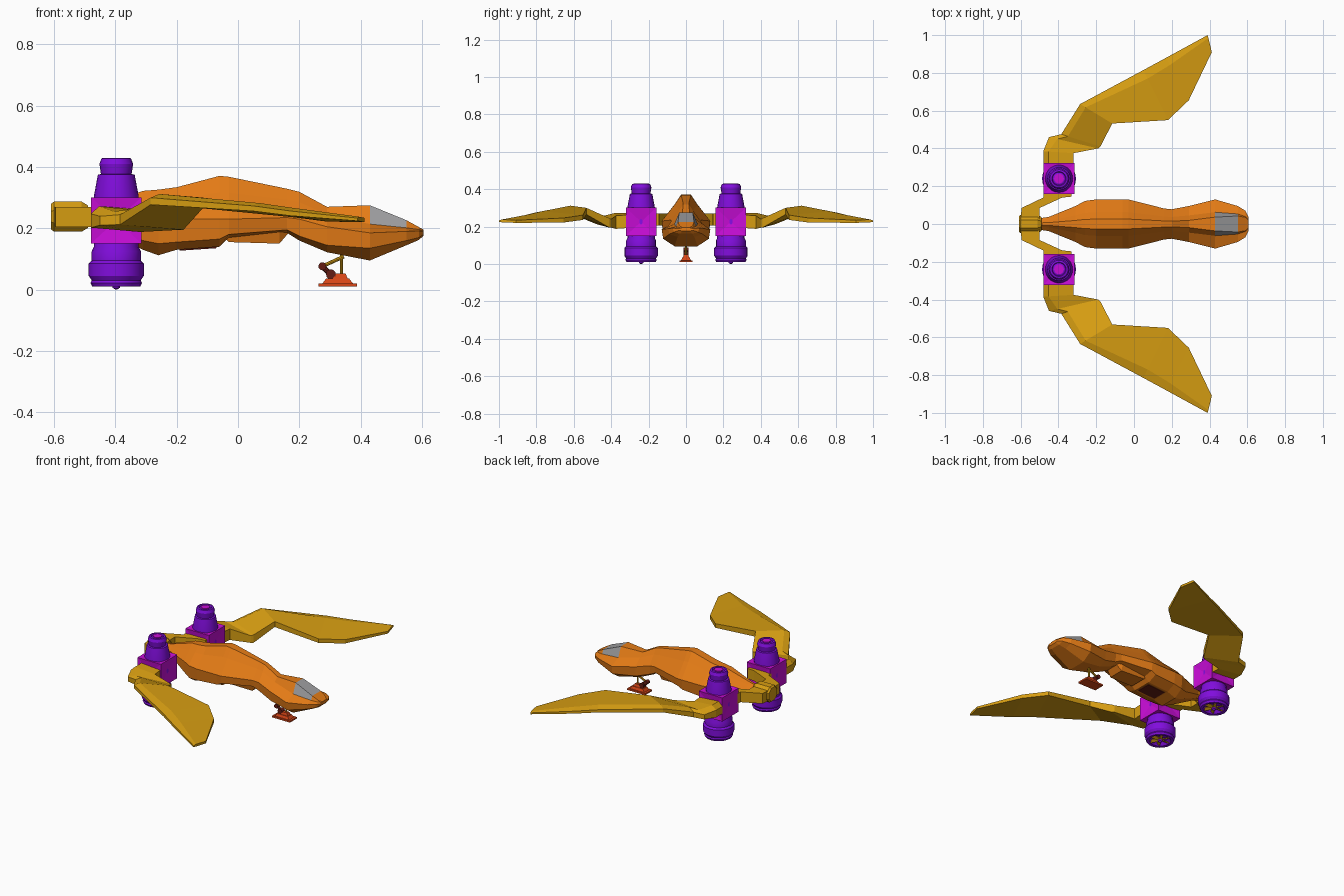
import bpy, bmesh, math
from mathutils import Vector, Matrix

if "Cube" in bpy.data.objects:
    bpy.data.objects.remove(bpy.data.objects["Cube"])


def mat(name, c):
    m = bpy.data.materials.new(name)
    m.diffuse_color = (*c, 1)
    m.use_nodes = True
    m.node_tree.nodes["Principled BSDF"].inputs["Base Color"].default_value = m.diffuse_color
    return m


ORANGE = mat("hull orange", (0.78, 0.2, 0.008))
GOLD = mat("wing gold", (0.68, 0.34, 0.006))
PURPLE = mat("engine purple", (0.22, 0.004, 0.72))
MAGENTA = mat("hub magenta", (0.58, 0.004, 0.68))
GLASS = mat("window grey", (0.34, 0.34, 0.35))
RED = mat("foot red", (0.68, 0.06, 0.008))
DARK = mat("joint dark red", (0.13, 0.012, 0.007))


def finish(name, bm, *mats):
    bmesh.ops.recalc_face_normals(bm, faces=bm.faces)
    me = bpy.data.meshes.new(name)
    bm.to_mesh(me)
    bm.free()
    for m in mats:
        me.materials.append(m)
    ob = bpy.data.objects.new(name, me)
    bpy.context.collection.objects.link(ob)
    return ob


def loft(name, rings, *mats, rule=None):
    """Skin a list of equal-length point rings and cap both ends."""
    bm = bmesh.new()
    vs = [[bm.verts.new(p) for p in r] for r in rings]
    n = len(vs[0])
    for i in range(len(vs) - 1):
        for j in range(n):
            k = (j + 1) % n
            f = bm.faces.new((vs[i][j], vs[i][k], vs[i + 1][k], vs[i + 1][j]))
            if rule:
                f.material_index = rule(i, j)
    bm.faces.new(vs[0])
    bm.faces.new(vs[-1])
    if rule:  # windows get a thin frame
        glass = [f for f in bm.faces if f.material_index == 1]
        r = bmesh.ops.inset_individual(bm, faces=glass, thickness=0.004)
        for f in r["faces"]:
            f.material_index = 0
    return finish(name, bm, *mats)


def lathe(name, profile, loc, m, n=20):
    rings = [[(loc[0] + r * math.cos(a), loc[1] + r * math.sin(a), z)
              for a in (2 * math.pi * k / n for k in range(n))] for r, z in profile]
    ob = loft(name, rings, m)
    bpy.ops.object.select_all(action='DESELECT')
    ob.select_set(True)
    bpy.context.view_layer.objects.active = ob
    bpy.ops.object.shade_smooth_by_angle(angle=math.radians(25))
    return ob


def block(x0, x1, y0, y1, z):
    return [(x0, y0, z), (x1, y0, z), (x1, y1, z), (x0, y1, z)]


def box(name, c, hx, hy, z0, z1, m, top=1.0):
    """Block centred on y = 0, optionally tapered towards its top."""
    ring = lambda s, z: block(c - hx * s, c + hx * s, -hy * s, hy * s, z)
    return loft(name, [ring(1, z0), ring(top, z1)], m)


def rod(name, a, b, r, m, n=8):
    a, b = Vector(a), Vector(b)
    q = (b - a).to_track_quat('Z', 'Y').to_matrix().to_4x4()
    bm = bmesh.new()
    bmesh.ops.create_cone(bm, cap_ends=True, segments=n, radius1=r, radius2=r,
                          depth=(b - a).length,
                          matrix=Matrix.Translation((a + b) / 2) @ q)
    return finish(name, bm, m)


# Fuselage sections: x, half width, then heights of top, side, low side, belly
SECTIONS = [
    (-.50, .030, .262, .240, .225, .212),
    (-.45, .038, .275, .240, .215, .200),
    (-.31, .095, .322, .235, .160, .130),
    (-.26, .122, .326, .232, .150, .112),
    (-.20, .130, .334, .230, .155, .130),
    (-.06, .130, .371, .230, .165, .140),
    (-.03, .130, .368, .230, .180, .170),
    (.16, .082, .329, .235, .195, .185),
    (.20, .078, .319, .230, .175, .160),
    (.29, .095, .270, .205, .145, .122),
    (.43, .130, .275, .185, .135, .095),
    (.55, .095, .226, .190, .160, .145),
    (.59, .070, .204, .192, .170, .162),
    (.605, .040, .196, .190, .180, .176),
]


def hull_ring(x, w, top, side, low, belly):
    nose = x > .4
    ridge = .28 + 1.4 * (x - .43) if nose else .2
    rise = .32 if nose else .62
    half = [(w * ridge, top), (w * (.56 if x > .5 else .48), side + (top - side) * rise),
            (w, side), (w * .94, low), (w * .47, belly)]
    return [(x, y, z) for y, z in half] + [(x, -y, z) for y, z in reversed(half)]


# Windscreen and side windows sit between the two cockpit sections
loft("fuselage", [hull_ring(*s) for s in SECTIONS], ORANGE, GLASS,
     rule=lambda i, j: 1 if i == 10 and j in (0, 8, 9) else 0)

# Belly pod and dark rear belly panel
loft("belly_pod", [[(x, -w, z), (x, w, z), (x, w + .015, .205), (x, -w - .015, .205)]
                   for x, w, z in ((-.045, .05, .172), (-.03, .055, .155),
                                   (.135, .05, .150), (.165, .04, .185))], ORANGE)
loft("belly_panel", [[(x, -.045, z), (x, .045, z), (x, .045, z + .007), (x, -.045, z + .007)]
                     for x, z in ((-.19, .127), (-.07, .135))], DARK)

# Tail thruster: eight-sided barrel
loft("tail_thruster", [[(x, r * math.cos(a), .238 + r * math.sin(a))
                        for a in (math.pi / 8 + k * math.pi / 4 for k in range(8))]
                       for x, r in ((-.61, .045), (-.60, .053), (-.51, .053), (-.49, .04))], GOLD)


def wing_ring(rear, front, zr, zf, t, s):
    """Wing section from rear to front edge, with a bevelled rear edge."""
    (rx, ry), (fx, fy) = rear, front
    tx, ty = rx + (fx - rx) * .17, ry + (fy - ry) * .17
    return [(rx, s * ry, zr - t), (rx, s * ry, zr - t * .35), (tx, s * ty, zr),
            (fx, s * fy, zf), (fx, s * fy, zf - t)]


WING = [  # rear xy, front xy, rear top z, front top z, thickness
    ((-.48, .32), (-.32, .32), .272, .262, .070),
    ((-.48, .385), (-.32, .375), .272, .258, .070),
    ((-.45, .46), (-.19, .40), .255, .240, .045),
    ((-.385, .475), (-.178, .41), .262, .245, .050),
    ((-.285, .635), (-.115, .532), .312, .300, .035),
    ((.05, .815), (.18, .55), .282, .262, .026),
    ((.17, .88), (.29, .655), .265, .246, .024),
    ((.39, 1.0), (.412, .91), .238, .234, .014),
]

# Engine outline: radius, height
NACELLE = [(.045, .030), (.062, .012), (.078, .010), (.084, .022), (.080, .030),
           (.090, .045), (.090, .085), (.080, .095), (.080, .125), (.073, .140),
           (.073, .305), (.060, .375), (.050, .377),
           (.055, .410), (.048, .428), (.038, .430), (.034, .420), (.015, .428)]

for s, side in ((1, "left"), (-1, "right")):
    cx, cy = -.397, .24 * s
    loft("wing_" + side, [wing_ring(*w, s) for w in WING], GOLD)

    # Inner arm from tail thruster to engine
    arm = [(-.60, -.50, .03), (-.595, -.50, .085), (-.48, -.38, .140),
           (-.48, -.33, .145), (-.48, -.33, .168)]
    loft("engine_arm_" + side, [[(a, y * s, .205), (b, y * s, .205), (b, y * s, .27), (a, y * s, .27)]
                                for a, b, y in arm], GOLD)

    # Upright engine with turned shell and a small cap
    lathe("engine_shell_" + side, NACELLE, (cx, cy), PURPLE)
    rod("engine_cap_" + side, (cx, cy, .426), (cx, cy, .430), .026, MAGENTA, 16)

    # Star hub: cube with dished sides, so its corners stand out of the shell
    bm = bmesh.new()
    bmesh.ops.create_cube(bm, size=1)
    for v in bmesh.ops.poke(bm, faces=bm.faces)["verts"]:
        v.co *= .86
    bmesh.ops.transform(bm, verts=bm.verts, matrix=Matrix.Translation((cx, cy, .226))
                        @ Matrix.Diagonal((.164, .164, .15, 1)))
    finish("engine_hub_" + side, bm, MAGENTA)

    # Intake fan and spinner underneath
    bm = bmesh.new()
    for k in range(6):
        bmesh.ops.create_cube(bm, size=1, matrix=Matrix.Translation((cx, cy, .02))
                              @ Matrix.Rotation(k * math.pi / 3, 4, 'Z')
                              @ Matrix.Translation((.033, 0, 0))
                              @ Matrix.Rotation(.5, 4, 'X')
                              @ Matrix.Diagonal((.06, .02, .006, 1)))
    finish("engine_fan_" + side, bm, GOLD)
    lathe("engine_spinner_" + side, [(.003, 0), (.012, .006), (.016, .03)], (cx, cy), PURPLE, 12)

# Nose landing gear: stepped foot, leg, bent brace with dark joints
box("foot_pad", .325, .063, .034, .010, .020, RED)
box("foot_block", .325, .050, .026, .020, .036, RED, .75)
box("foot_ankle", .334, .024, .016, .036, .052, RED, .7)
rod("gear_leg", (.338, 0, .045), (.338, 0, .125), .005, GOLD)
rod("gear_brace_upper", (.275, 0, .076), (.345, 0, .108), .006, GOLD)
rod("gear_brace_lower", (.275, 0, .076), (.303, 0, .048), .009, DARK)
for name, x, z, r in (("gear_knee", .275, .076, .013), ("gear_ankle", .303, .050, .016)):
    rod(name, (x, -.014, z), (x, .014, z), r, DARK, 12)
